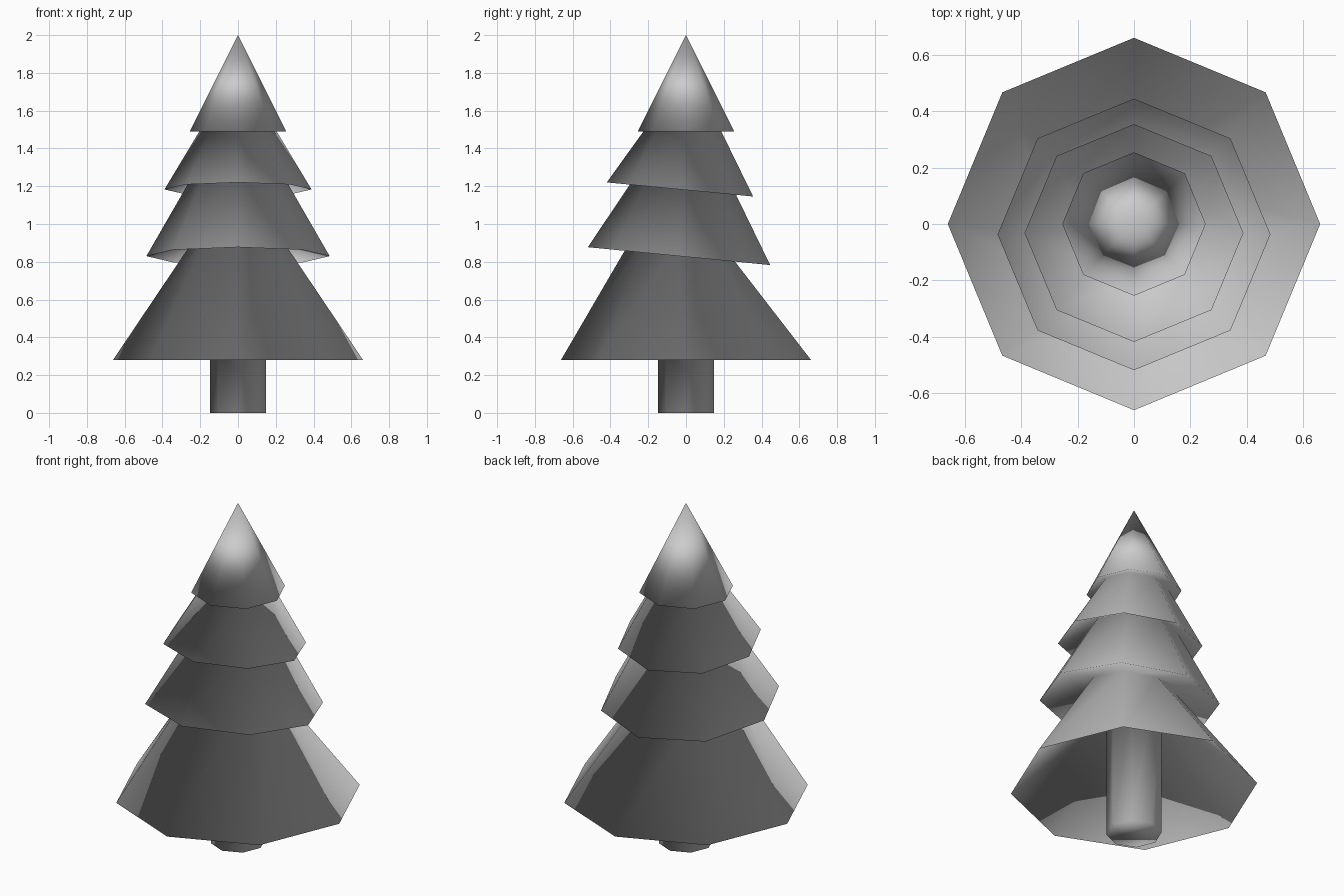
import bpy, bmesh
from math import sin, cos, pi, radians

if "Cube" in bpy.data.objects:
    bpy.data.objects.remove(bpy.data.objects["Cube"])

SIDES = 8

# rings from ground to tip: radius, y offset, height, tilt in degrees (front edge raised)
RINGS = [
    (0.148, 0.0, 0.0, 0),        # trunk foot
    (0.148, 0.0, 0.72, 0),       # trunk top, inside the lowest skirt
    (0.662, 0.0, 0.28, 0),       # lowest skirt rim
    (0.245, -0.043, 0.90, 5.5),
    (0.485, -0.037, 0.83, 5.6),  # second skirt rim
    (0.243, -0.012, 1.25, 5.5),
    (0.389, -0.032, 1.183, 5.5), # third skirt rim
    (0.187, -0.008, 1.52, 4),
    (0.255, 0.0, 1.49, 0),       # top cone rim
]


def add_ring(bm, radius, y, z, tilt):
    t = radians(tilt)
    verts = []
    for i in range(SIDES):
        a = 2 * pi * i / SIDES
        dy = radius * sin(a)
        verts.append(bm.verts.new((radius * cos(a), y + dy * cos(t), z - dy * sin(t))))
    return verts


# one continuous low-poly skin: trunk, skirts and tip
bm = bmesh.new()
rings = [add_ring(bm, *r) for r in RINGS]
bm.faces.new(rings[0][::-1])
for low, high in zip(rings, rings[1:]):
    for i in range(SIDES):
        j = (i + 1) % SIDES
        bm.faces.new((low[i], low[j], high[j], high[i]))
tip = bm.verts.new((0, 0, 2))
for i in range(SIDES):
    bm.faces.new((rings[-1][i], rings[-1][(i + 1) % SIDES], tip))
bmesh.ops.recalc_face_normals(bm, faces=bm.faces)
for f in bm.faces:
    f.smooth = True

mesh = bpy.data.meshes.new("fir_tree")
bm.to_mesh(mesh)
bm.free()
tree = bpy.data.objects.new("fir_tree", mesh)
bpy.context.collection.objects.link(tree)
